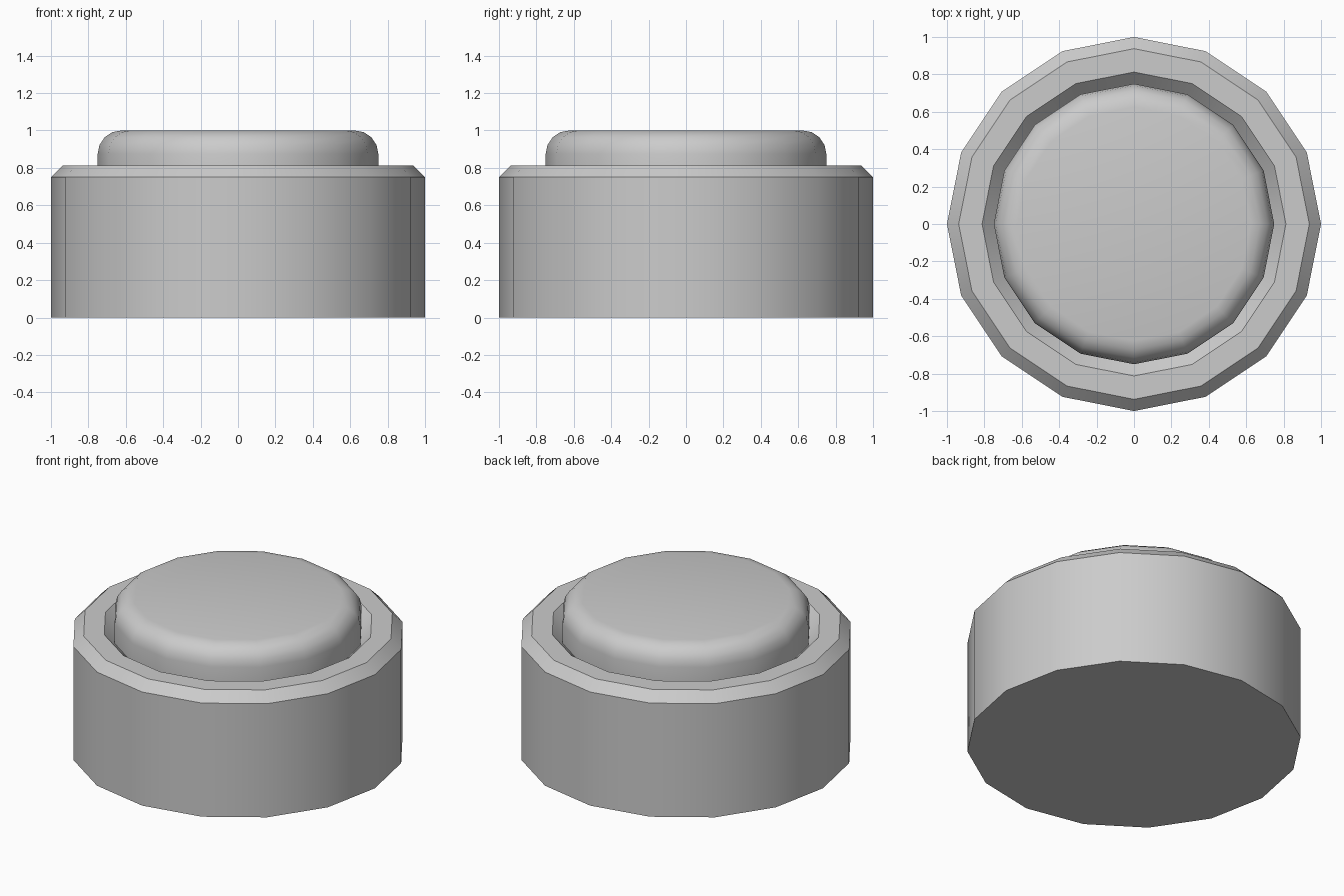
import bpy
import bmesh
import math

SIDES = 16

cube = bpy.data.objects.get("Cube")
if cube:
    bpy.data.objects.remove(cube, do_unlink=True)


def make_material(name, colour):
    mat = bpy.data.materials.new(name)
    mat.use_nodes = True
    mat.diffuse_color = colour
    mat.node_tree.nodes["Principled BSDF"].inputs["Base Color"].default_value = colour
    return mat


def lathe(name, profile, mat, cap_start=False, cap_end=False):
    """Turn a (radius, height) profile around z, listed from outside-bottom upward."""
    bm = bmesh.new()
    rings = []
    for r, z in profile:
        angles = [math.tau * i / SIDES for i in range(SIDES)]
        rings.append([bm.verts.new((r * math.cos(a), r * math.sin(a), z)) for a in angles])
    for low, high in zip(rings, rings[1:]):
        for i in range(SIDES):
            j = (i + 1) % SIDES
            bm.faces.new((low[i], low[j], high[j], high[i]))
    if cap_start:
        bm.faces.new(rings[0][::-1])
    if cap_end:
        bm.faces.new(rings[-1])
    mesh = bpy.data.meshes.new(name)
    bm.to_mesh(mesh)
    bm.free()
    mesh.materials.append(mat)
    obj = bpy.data.objects.new(name, mesh)
    bpy.context.collection.objects.link(obj)
    bpy.ops.object.select_all(action="DESELECT")
    obj.select_set(True)
    bpy.context.view_layer.objects.active = obj
    bpy.ops.object.shade_smooth_by_angle(angle=math.radians(30))
    return obj


grey = make_material("plain grey", (0.6, 0.6, 0.6, 1.0))

# Housing: straight wall, chamfered rim, sloped seat around the button
lathe("housing", [(1, 0), (1, 0.75), (0.9375, 0.8125), (0.8125, 0.8125), (0.75, 0.75)],
      grey, cap_start=True)

# Button: short wall with a rounded top edge
bevel, steps = 0.125, 4
arc = [(0.625 + bevel * math.cos(a), 0.875 + bevel * math.sin(a))
       for a in (math.pi / 2 * k / steps for k in range(steps + 1))]
lathe("button", [(0.75, 0.75)] + arc, grey, cap_end=True)
